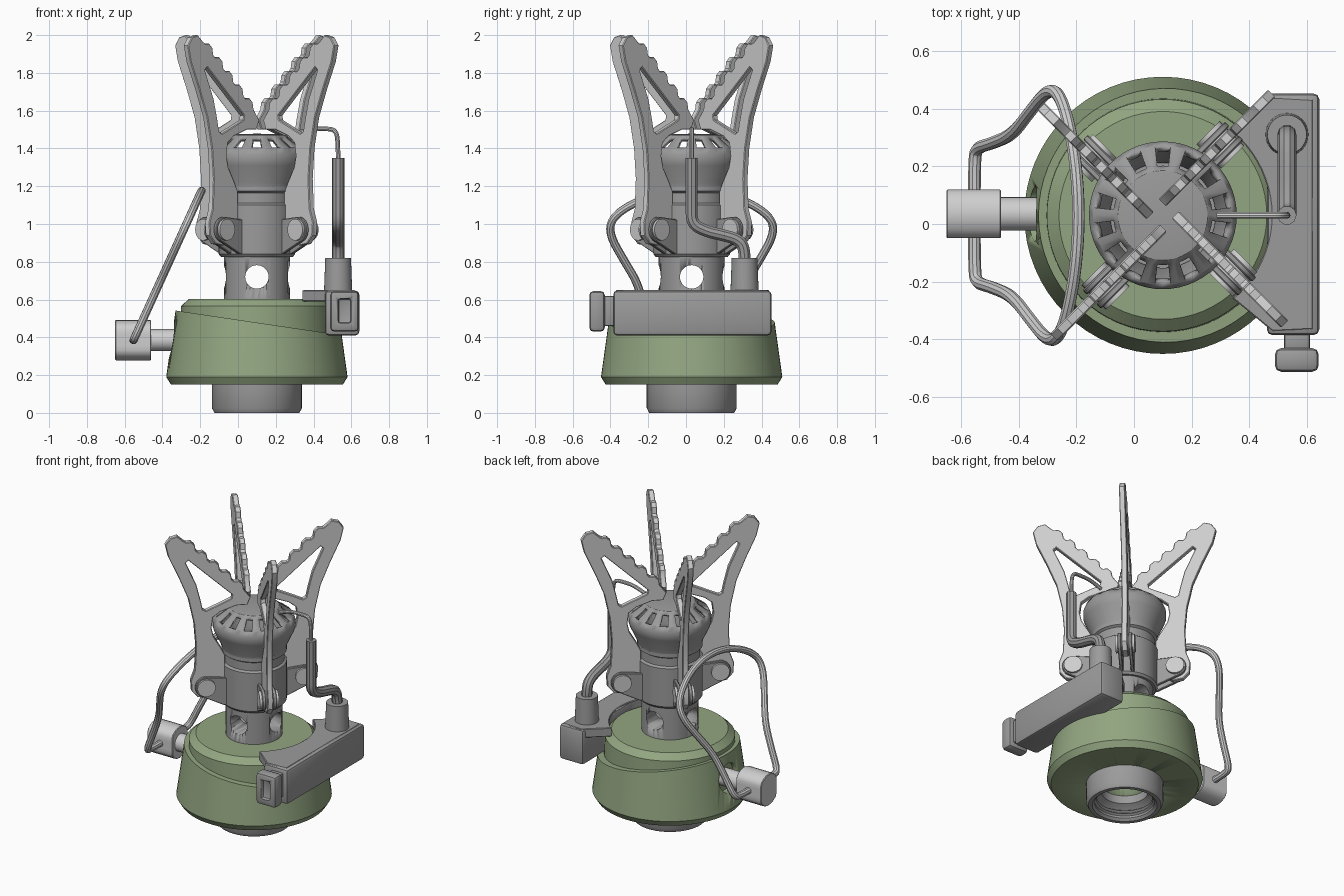
import bpy, bmesh, math
from mathutils import Matrix, Vector

if "Cube" in bpy.data.objects:
    bpy.data.objects.remove(bpy.data.objects["Cube"])

AX, AY = 0.10, 0.03          # burner axis


def material(name, r, g, b, rough=0.5):
    m = bpy.data.materials.new(name)
    m.use_nodes = True
    m.diffuse_color = (r, g, b, 1)
    node = m.node_tree.nodes["Principled BSDF"]
    node.inputs["Base Color"].default_value = (r, g, b, 1)
    node.inputs["Roughness"].default_value = rough
    return m


GREEN = material("olive green", 0.29, 0.38, 0.22)
GRAY = material("mid gray", 0.33, 0.33, 0.33)
LIGHT = material("light steel", 0.62, 0.62, 0.62)


def activate(ob):
    bpy.ops.object.select_all(action='DESELECT')
    ob.select_set(True)
    bpy.context.view_layer.objects.active = ob


def add_mesh(name, me, mat, smooth=True):
    ob = bpy.data.objects.new(name, me)
    bpy.context.collection.objects.link(ob)
    me.materials.clear()
    me.materials.append(mat)
    if smooth:
        activate(ob)
        bpy.ops.object.shade_smooth_by_angle(angle=math.radians(32))
    return ob


def from_bm(name, bm, mat, smooth=True):
    bmesh.ops.recalc_face_normals(bm, faces=bm.faces)
    me = bpy.data.meshes.new(name)
    bm.to_mesh(me)
    bm.free()
    return add_mesh(name, me, mat, smooth)


def lathe_bm(profile, n=64, loop=False):
    """Revolve (radius, z) points around the burner axis."""
    bm = bmesh.new()
    rings = []
    for r, z in profile:
        rings.append([bm.verts.new((AX + r * math.cos(math.tau * i / n),
                                    AY + r * math.sin(math.tau * i / n), z)) for i in range(n)])
    pairs = list(zip(rings, rings[1:])) + ([(rings[-1], rings[0])] if loop else [])
    for a, b in pairs:
        for i in range(n):
            j = (i + 1) % n
            bm.faces.new((a[i], a[j], b[j], b[i]))
    bmesh.ops.remove_doubles(bm, verts=bm.verts, dist=1e-5)
    return bm


def rod(name, a, b, r, mat, n=32, r2=None):
    a, b = Vector(a), Vector(b)
    rot = (b - a).to_track_quat('Z', 'Y').to_matrix().to_4x4()
    bm = bmesh.new()
    bmesh.ops.create_cone(bm, cap_ends=True, segments=n, radius1=r, radius2=r2 or r,
                          depth=(b - a).length, matrix=Matrix.Translation((a + b) / 2) @ rot)
    return from_bm(name, bm, mat)


def cut(ob, cutter):
    mod = ob.modifiers.new("cut", 'BOOLEAN')
    mod.operation, mod.object, mod.solver = 'DIFFERENCE', cutter, 'EXACT'
    activate(ob)
    bpy.ops.object.modifier_apply(modifier=mod.name)
    bpy.data.objects.remove(cutter)


def box(name, lo, hi, mat, bevel=0.0):
    bm = bmesh.new()
    lo, hi = Vector(lo), Vector(hi)
    bmesh.ops.create_cube(bm, size=1, matrix=Matrix.Translation((lo + hi) / 2)
                          @ Matrix.Diagonal((*(hi - lo), 1)))
    if bevel:
        bmesh.ops.bevel(bm, geom=bm.edges[:], offset=bevel, segments=2, profile=0.5, affect='EDGES')
    return from_bm(name, bm, mat)


def curve_mesh(name, splines, mat, matrix=Matrix(), kind='POLY', cyclic=True, **settings):
    """Mesh made from a curve: a filled plate with holes, or a round wire."""
    cu = bpy.data.curves.new(name, 'CURVE')
    for key, value in settings.items():
        setattr(cu, key, value)
    for pts in splines:
        sp = cu.splines.new(kind)
        sp.points.add(len(pts) - 1)
        for p, co in zip(sp.points, pts):
            p.co = (*co, *(0,) * (3 - len(co)), 1)
        sp.use_cyclic_u = cyclic
        if kind == 'NURBS':
            sp.order_u, sp.use_endpoint_u, sp.resolution_u = 3, True, 8
    tmp = bpy.data.objects.new("temp_curve", cu)
    bpy.context.collection.objects.link(tmp)
    dg = bpy.context.evaluated_depsgraph_get()
    me = bpy.data.meshes.new_from_object(tmp.evaluated_get(dg))
    bpy.data.objects.remove(tmp)
    me.name = name
    me.transform(matrix)
    return add_mesh(name, me, mat)


def plate(name, outlines, thick, mat, matrix=Matrix()):
    return curve_mesh(name, outlines, mat, matrix, dimensions='2D', fill_mode='BOTH',
                      extrude=thick / 2 - 0.004, bevel_depth=0.004, bevel_resolution=0, offset=-0.004)


def wire(name, pts, r, mat):
    return curve_mesh(name, [pts], mat, kind='NURBS', cyclic=False, dimensions='3D',
                      bevel_depth=r, bevel_resolution=3, use_fill_caps=True)


# Lower housing with a slanted upper rim, a control port and a bore
bm = lathe_bm([(0, .15), (.455, .15), (.48, .19), (.42, .62), (0, .62)])
bmesh.ops.bisect_plane(bm, geom=bm.verts[:] + bm.edges[:] + bm.faces[:], plane_co=(AX, AY, .478),
                       plane_no=Vector((.148, 0, 1)).normalized(), clear_outer=True)
bmesh.ops.edgeloop_fill(bm, edges=[e for e in bm.edges if e.is_boundary])
housing = from_bm("lower_housing", bm, GREEN)
cut(housing, rod("port_cutter", (-.6, .035, .385), (-.31, .035, .385), .095, GREEN))
cut(housing, rod("bore_cutter", (AX, AY, 0), (AX, AY, .34), .13, GREEN))
from_bm("upper_housing", lathe_bm([(0, .36), (.408, .36), (.402, .565), (.36, .603), (0, .603)]), GREEN)

# Threaded collar underneath
collar = [(.238, .16), (.238, .025), (.225, 0), (.2, 0), (.185, .015)]
for k in range(3):
    collar += [(.185, .03 + .02 * k), (.172, .04 + .02 * k)]
collar += [(.145, .095), (.145, .16)]
from_bm("threaded_collar", lathe_bm(collar, loop=True), GRAY)

# Mixing tube with crossing air holes, then the hub
tube = from_bm("mixing_tube", lathe_bm([(0, .59), (.175, .59), (.175, .84), (0, .84)]), GRAY)
for d in (Vector((.3, 0, 0)), Vector((0, .3, 0))):
    c = Vector((AX, AY, .72))
    cut(tube, rod("air_hole_cutter", c - d, c + d, .062, GRAY))
from_bm("hub", lathe_bm([(0, .825), (.19, .825), (.202, .84), (.202, 1.1), (.187, 1.11),
                         (.187, 1.165), (.202, 1.175), (.202, 1.2), (0, 1.2)]), GRAY)

# Burner head: hollow shell with a ring of flame slots
bm = lathe_bm([(0, 1.19), (.2, 1.19), (.206, 1.22), (.248, 1.31), (.256, 1.335), (.256, 1.37),
               (.242, 1.405), (.172, 1.455), (.155, 1.47), (.1, 1.477), (0, 1.478)], n=56)
bmesh.ops.recalc_face_normals(bm, faces=bm.faces)
slots = []
for f in bm.faces:
    c = f.calc_center_median()
    step = int((math.atan2(c.y - AY, c.x - AX) % math.tau) / math.tau * 56)
    if 1.41 < c.z < 1.45 and (step + 3) % 4 < 2:
        slots.append(f)
bmesh.ops.delete(bm, geom=slots, context='FACES')
head = from_bm("burner_head", bm, GRAY)
shell = head.modifiers.new("shell", 'SOLIDIFY')
shell.thickness, shell.offset = .025, -1

# Support arm outline (distance from axis, height), with a toothed pot rest
outer = [(.49, 2.0), (.535, 1.988), (.565, 1.945), (.545, 1.86), (.48, 1.715), (.42, 1.565),
         (.385, 1.4), (.372, 1.24), (.38, 1.08), (.405, 1.01), (.4, .94), (.36, .895), (.3, .885),
         (.245, .92), (.19, 1.0), (.19, 1.17), (.215, 1.22), (.262, 1.3), (.275, 1.36),
         (.265, 1.43), (.22, 1.465), (.12, 1.5), (.05, 1.5), (.03, 1.55)]
start, along, up = Vector((.05, 1.585)), Vector((.72, .69)), Vector((-.69, .72))
for k in range(5):
    for t, h in ((0, 0), (.03, .022), (.065, .022), (.085, 0)):
        outer.append(start + along * (.03 + .105 * k + t) + up * h)
outer += [(.452, 1.965)]
window = [(.42, 1.83), (.437, 1.815), (.37, 1.66), (.345, 1.56), (.33, 1.49), (.31, 1.478),
          (.15, 1.55), (.145, 1.575)]

# Bracket cheek outline: a web from the hub ending in a round lug
PIV = Vector((.313, .97))
cheek = [(.15, 1.02), (.15, .84), (.2, .84)]
for a in range(-60, 91, 15):
    cheek.append(PIV + Vector((math.cos(math.radians(a)), math.sin(math.radians(a)))) * .068)

for k, side in enumerate(("back_left", "back_right", "front_right", "front_left")):
    ang = math.radians(45 + 90 * k)
    d = Vector((math.cos(ang), math.sin(ang), 0))
    nrm = d.cross(Vector((0, 0, 1)))
    m = Matrix((d, (0, 0, 1), nrm)).transposed().to_4x4()
    m.translation = Vector((AX, AY, 0)) - nrm * .032
    plate("support_arm_" + side, [outer, window], .036, LIGHT, m)
    for s in (-1, 1):
        plate("bracket_cheek_" + side, [cheek], .022, GRAY, m @ Matrix.Translation((0, 0, .034 * s)))
    rod("pivot_pin_" + side, m @ Vector((*PIV, -.06)), m @ Vector((*PIV, .06)), .057, LIGHT)

# Igniter housing: box plus a top plate hugging the burner
box("igniter_box", (.46, -.385, .41), (.642, .452, .647), GRAY, .02)
arc = [(AX + .375 * math.cos(math.radians(a)), AY + .375 * math.sin(math.radians(a)))
       for a in range(50, -51, -5)]
plate("igniter_plate", [[(.62, -.365), (.62, .432), (.48, .44)] + arc + [(.48, -.372)]],
      .06, GRAY, Matrix.Translation((0, 0, .62)))

# Push button with a recessed slot
box("button_neck", (.52, -.44, .46), (.61, -.37, .62), GRAY, .01)
button = box("button", (.488, -.512, .43), (.64, -.43, .645), GRAY, .022)
cut(button, box("slot_cutter", (.53, -.56, .475), (.598, -.485, .605), GRAY, .012))

# Igniter boss, insulated lead and spark wire
rod("igniter_boss", (.53, .31, .63), (.53, .31, .82), .075, GRAY, r2=.068)
wire("insulated_lead", [(.53, .31, .81), (.53, .31, .88), (.53, .27, .92), (.53, .2, .94),
                        (.53, .11, .96), (.53, .03, 1.0), (.53, .03, 1.1), (.53, .03, 1.35)], .033, GRAY)
wire("spark_wire", [(.53, .03, 1.33), (.53, .03, 1.42), (.52, .03, 1.5), (.45, .03, 1.505),
                    (.36, .03, 1.5), (.29, .03, 1.47)], .012, LIGHT)

# Control valve: shaft and a knob with flattened sides
rod("valve_shaft", (-.48, .035, .385), (-.2, .035, .385), .058, LIGHT)
knob = []
for a in range(0, 360, 15):
    y = .107 * math.cos(math.radians(a))
    knob.append((max(-.084, min(.084, y)), .107 * math.sin(math.radians(a))))
facing_x = Matrix(((0, 0, 1), (1, 0, 0), (0, 1, 0))).to_4x4()
facing_x.translation = (-.555, .035, .385)
plate("valve_knob", [knob], .19, LIGHT, facing_x)

# Folding wire handle, lying in a slanted plane and mirrored about the middle
half = [(-.553, .07), (-.553, .19), (-.545, .235), (-.49, .25), (-.42, .28), (-.36, .36),
        (-.3, .435), (-.26, .425), (-.225, .32), (-.2, .17)]
path = [(x, y, .385 + (x + .553) * 2.2) for x, y in half]
path += [(-.19, 0, 1.18)] + [(x, -y, z) for x, y, z in reversed(path)]
wire("wire_handle", [(x, y + .03, z) for x, y, z in path], .022, LIGHT)
